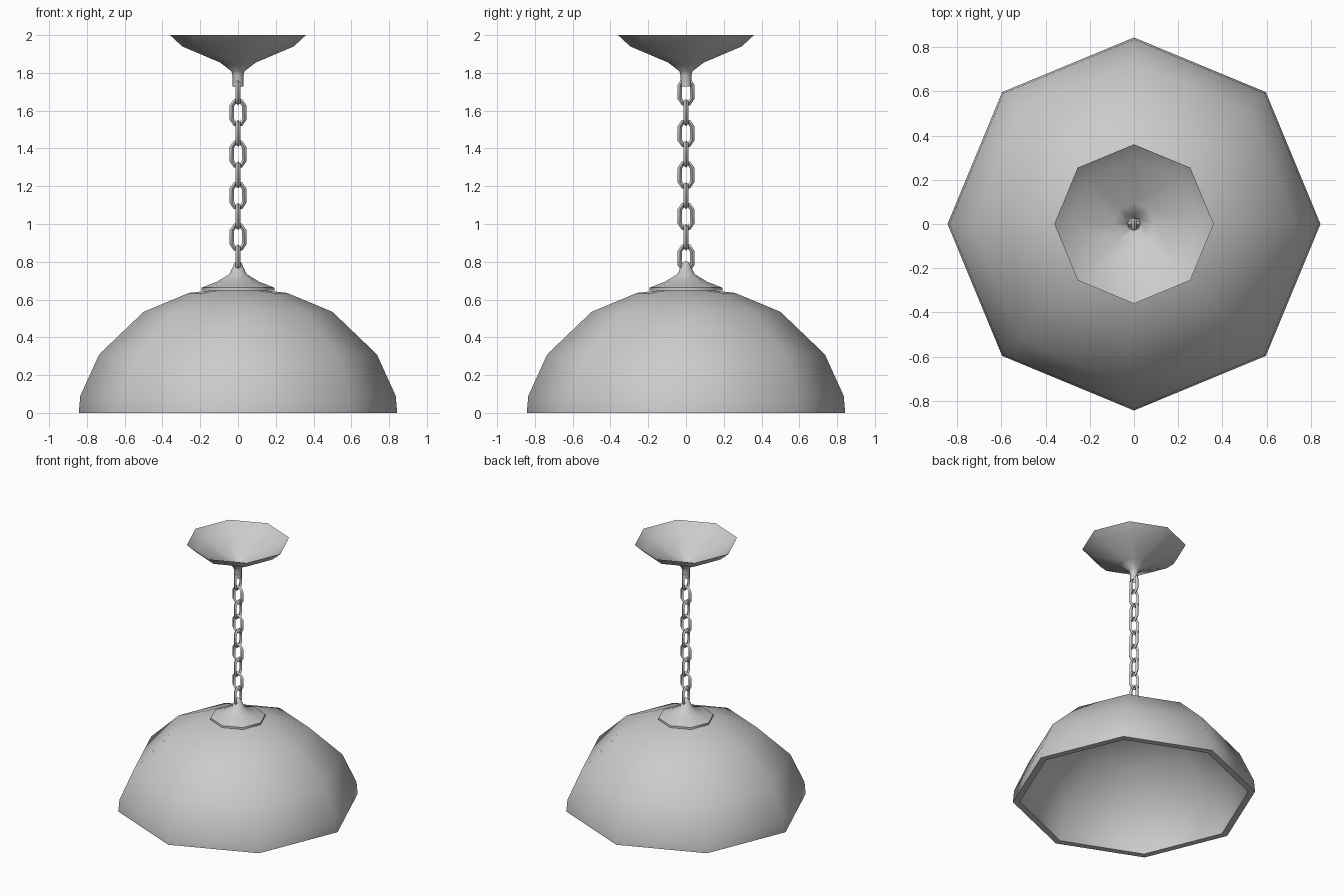
import bpy, bmesh, math
from mathutils import Vector

if "Cube" in bpy.data.objects:
    bpy.data.objects.remove(bpy.data.objects["Cube"])


def finish(name, bm, recalc=True):
    if recalc:
        bmesh.ops.recalc_face_normals(bm, faces=bm.faces)
    me = bpy.data.meshes.new(name)
    bm.to_mesh(me)
    bm.free()
    ob = bpy.data.objects.new(name, me)
    bpy.context.collection.objects.link(ob)
    bpy.ops.object.select_all(action='DESELECT')
    bpy.context.view_layer.objects.active = ob
    ob.select_set(True)
    bpy.ops.object.shade_smooth_by_angle(angle=math.radians(50))
    return ob


def lathe(name, profile, sides=8):
    """Turn an (r, z) profile around z; r = 0 becomes a single pole."""
    bm = bmesh.new()
    rings = []
    for r, z in profile:
        n = sides if r > 0 else 1
        rings.append([bm.verts.new((r * math.cos(math.tau * i / sides),
                                    r * math.sin(math.tau * i / sides), z)) for i in range(n)])
    for a, b in zip(rings, rings[1:]):
        for i in range(sides):
            j = (i + 1) % sides
            quad = [a[i % len(a)], a[j % len(a)], b[j % len(b)], b[i % len(b)]]
            bm.faces.new(list(dict.fromkeys(quad)))
    return finish(name, bm)


def chain_link(name, z, along_y):
    """Long octagonal loop swept with a four-sided wire."""
    wire = 0.012
    path = [(0.033, -0.035), (0.033, 0.035), (0.016, 0.061), (-0.016, 0.061),
            (-0.033, 0.035), (-0.033, -0.035), (-0.016, -0.061), (0.016, -0.061)]
    bm = bmesh.new()
    rings = []
    for k, (u, v) in enumerate(path):
        p = Vector((u, v))
        d0 = (p - Vector(path[k - 1])).normalized()
        d1 = (Vector(path[(k + 1) % 8]) - p).normalized()
        t = (d0 + d1).normalized()
        out = Vector((t.y, -t.x))
        ring = []
        for s in range(4):
            a = math.tau * s / 4
            q = p + out * wire * math.cos(a)
            w = wire * math.sin(a)
            ring.append(bm.verts.new((w, q.x, z + q.y) if along_y else (q.x, w, z + q.y)))
        rings.append(ring)
    for k in range(8):
        a, b = rings[k], rings[(k + 1) % 8]
        for s in range(4):
            bm.faces.new((a[s], a[(s + 1) % 4], b[(s + 1) % 4], b[s]))
    return finish(name, bm)


# Dome shade: outer shell, rim and inner shell
lathe("shade", [(0, 0.665), (0.26, 0.635), (0.50, 0.535), (0.735, 0.31), (0.835, 0.09), (0.843, 0),
                (0.795, 0), (0.787, 0.085), (0.695, 0.285), (0.475, 0.495), (0.25, 0.59), (0, 0.62)])

# Flared cap on top of the shade
lathe("shade_cap", [(0, 0.648), (0.192, 0.648), (0.192, 0.663), (0.11, 0.695),
                    (0.045, 0.735), (0.018, 0.795), (0, 0.805)])

# Ceiling canopy: open thin funnel with a narrow neck
lathe("ceiling_canopy", [(0.36, 2.0), (0.295, 1.94), (0.095, 1.855), (0.036, 1.81),
                         (0.028, 1.785), (0.028, 1.728)])

# Chain of alternating links
for i in range(9):
    chain_link(f"chain_link_{i + 1}", 0.82 + 0.11 * i, i % 2 == 0)
